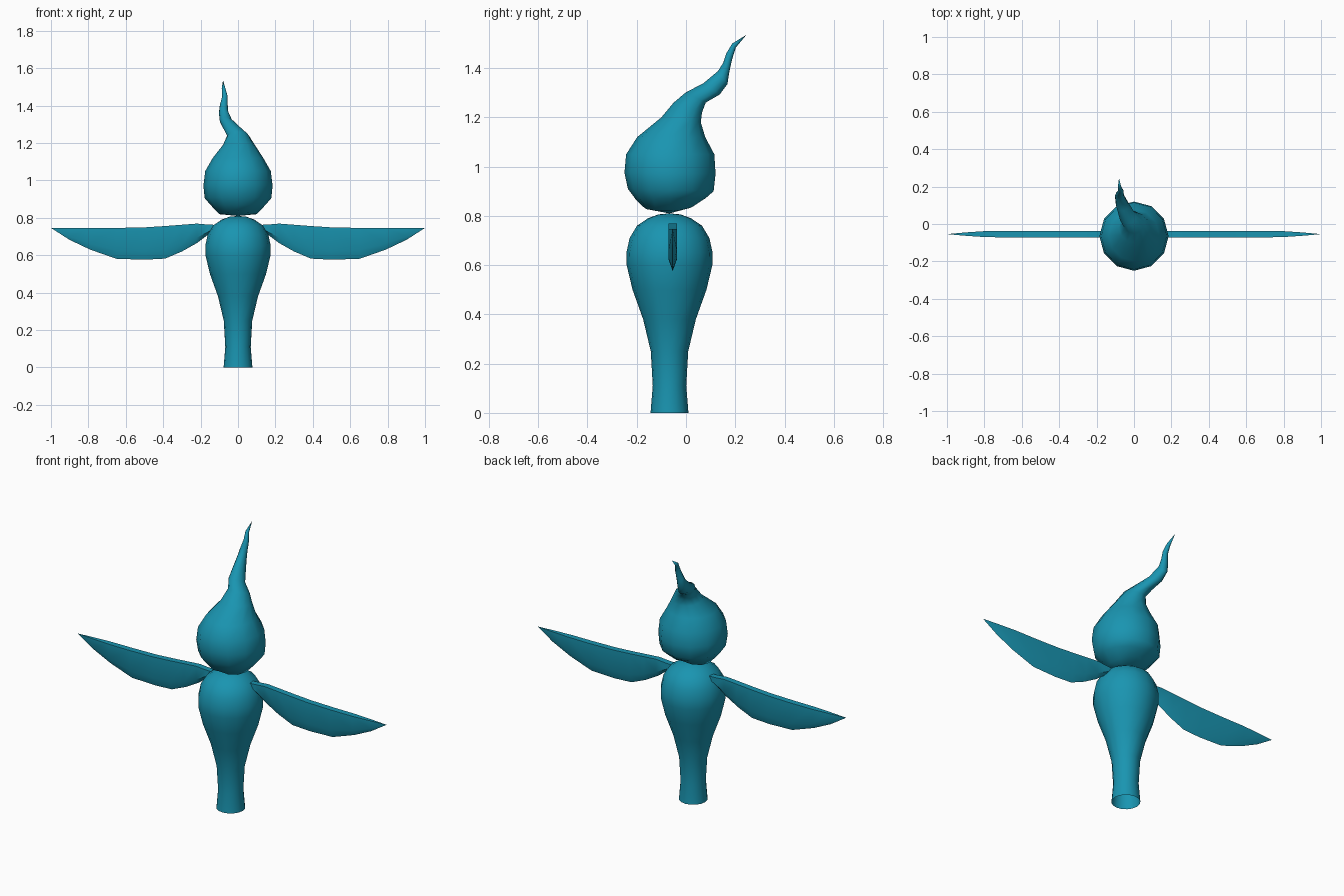
import bpy, bmesh
from math import sin, cos, tau, radians
from mathutils import Vector

if "Cube" in bpy.data.objects:
    bpy.data.objects.remove(bpy.data.objects["Cube"])

teal = bpy.data.materials.new("teal")
teal.diffuse_color = (0.01, 0.30, 0.44, 1)
teal.use_nodes = True
teal.node_tree.nodes["Principled BSDF"].inputs["Base Color"].default_value = teal.diffuse_color


def loft(name, rings, start=None, end=None, angle=60):
    """Skin a list of closed rings, optionally closed by a pole at either end."""
    bm = bmesh.new()
    loops = [[bm.verts.new(p) for p in ring] for ring in rings]
    n = len(loops[0])
    for a, b in zip(loops, loops[1:]):
        for i in range(n):
            j = (i + 1) % n
            bm.faces.new((a[i], a[j], b[j], b[i]))
    for pole, loop in ((start, loops[0]), (end, loops[-1])):
        if pole:
            v = bm.verts.new(pole)
            for i in range(n):
                bm.faces.new((loop[i], loop[(i + 1) % n], v))
    bmesh.ops.recalc_face_normals(bm, faces=bm.faces)
    me = bpy.data.meshes.new(name)
    bm.to_mesh(me)
    bm.free()
    ob = bpy.data.objects.new(name, me)
    bpy.context.collection.objects.link(ob)
    me.materials.append(teal)
    bpy.ops.object.select_all(action='DESELECT')
    ob.select_set(True)
    bpy.context.view_layer.objects.active = ob
    bpy.ops.object.shade_smooth_by_angle(angle=radians(angle))
    return ob


def tilted_ring(fy, fz, by, bz, cx, rx, n=12):
    """Ellipse through a front point and a back point, with half width rx."""
    c = Vector((cx, (fy + by) / 2, (fz + bz) / 2))
    d = Vector((0, (by - fy) / 2, (bz - fz) / 2))
    return [c + Vector((rx * cos(tau * i / n), 0, 0)) + d * sin(tau * i / n)
            for i in range(n)]


# Body: turned shape, open underneath
CY = -0.067
profile = [(0.077, 0), (0.068, 0.11), (0.076, 0.25), (0.107, 0.38), (0.15, 0.50),
           (0.174, 0.60), (0.175, 0.65), (0.162, 0.71), (0.132, 0.76),
           (0.088, 0.79), (0.045, 0.806)]
loft("body", [tilted_ring(CY - r, z, CY + r, z, 0, r, 16) for r, z in profile],
     end=(0, CY, 0.81))

# Head: drop shape drawn out into a wavy swept-back crest
head = [(-0.175, 0.838, 0.035, 0.845, 0, 0.10),
        (-0.205, 0.868, 0.08, 0.872, 0, 0.148),
        (-0.236, 0.91, 0.112, 0.90, 0, 0.178),
        (-0.25, 0.975, 0.12, 0.97, 0, 0.185),
        (-0.243, 1.05, 0.115, 1.05, 0, 0.175),
        (-0.198, 1.12, 0.078, 1.12, 0, 0.135),
        (-0.10, 1.20, 0.06, 1.18, 0.005, 0.085),
        (-0.05, 1.26, 0.065, 1.22, 0.0, 0.058),
        (0.0, 1.302, 0.08, 1.26, -0.035, 0.045),
        (0.07, 1.338, 0.137, 1.293, -0.063, 0.034),
        (0.13, 1.388, 0.168, 1.335, -0.077, 0.025),
        (0.15, 1.42, 0.176, 1.385, -0.076, 0.021),
        (0.164, 1.46, 0.187, 1.435, -0.07, 0.015),
        (0.188, 1.50, 0.202, 1.483, -0.077, 0.010)]
rings = [tilted_ring(*h) for h in head]
for p in rings[0]:                      # lower the sides of the chin into a ridge
    p.z -= 0.022 * abs(p.x) / 0.10
loft("head", rings, start=(0, -0.067, 0.81), end=(-0.08, 0.245, 1.535))

# Wings: thin blades with a flat top and a sharp lower edge
WY = -0.054
stations = [(0.11, 0.762, 0.75, 0.016), (0.16, 0.764, 0.71, 0.0175),
            (0.22, 0.769, 0.665, 0.0175), (0.30, 0.763, 0.62, 0.0175),
            (0.39, 0.756, 0.582, 0.0175), (0.50, 0.749, 0.576, 0.0175),
            (0.65, 0.746, 0.581, 0.0175), (0.79, 0.746, 0.63, 0.0165),
            (0.90, 0.746, 0.682, 0.009)]
sections = []
for x, top, low, t in stations:
    mid = low + 0.28 * (top - low)
    sections.append([(x, WY - t, top), (x, WY - t, mid), (x, WY, low),
                     (x, WY + t, mid), (x, WY + t, top)])
wings = loft("wings", sections, start=(0.10, WY, 0.756), end=(1.0, WY, 0.746), angle=40)
wings.modifiers.new("mirror", 'MIRROR').use_axis[0] = True
